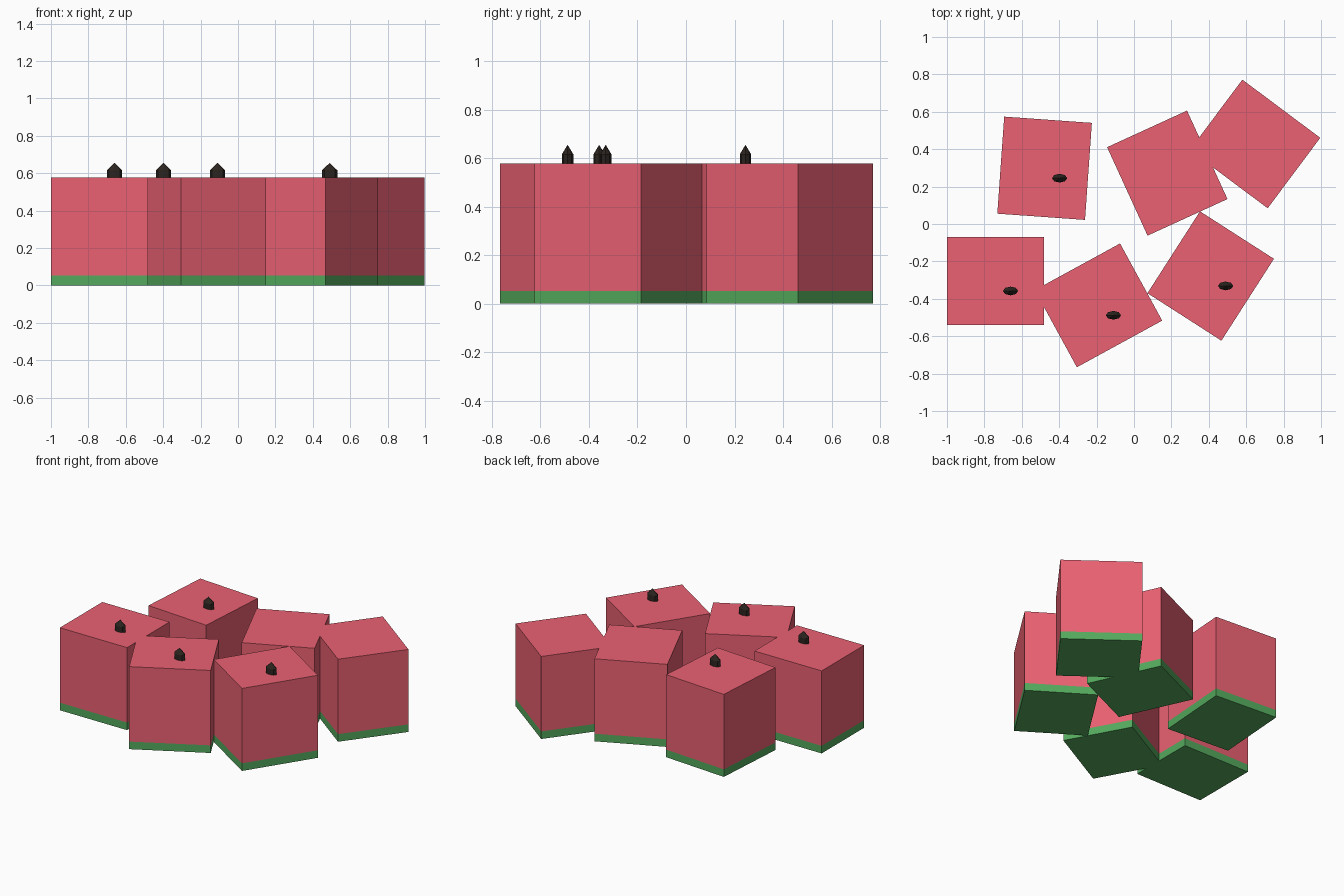
import bpy
import math

if "Cube" in bpy.data.objects:
    bpy.data.objects.remove(bpy.data.objects["Cube"])


def material(name, rgb):
    m = bpy.data.materials.new(name)
    m.diffuse_color = (*rgb, 1)
    m.use_nodes = True
    m.node_tree.nodes["Principled BSDF"].inputs["Base Color"].default_value = m.diffuse_color
    return m


FLESH = material("flesh_pink", (0.83, 0.12, 0.17))
RIND = material("rind_green", (0.09, 0.40, 0.11))
SEED = material("seed_dark", (0.025, 0.018, 0.014))

LENGTH, DEPTH, HEIGHT, RIND_H = 0.52, 0.47, 0.577, 0.053


def block(name, x, y, z0, z1, angle, mat):
    bpy.ops.mesh.primitive_cube_add(size=1, location=(x, y, (z0 + z1) / 2),
                                    rotation=(0, 0, angle))
    ob = bpy.context.object
    ob.name = name
    ob.scale = (LENGTH, DEPTH, z1 - z0)
    ob.data.materials.append(mat)


def seed(name, x, y):
    # three-ring sphere: straight sides with a pointed tip
    bpy.ops.mesh.primitive_uv_sphere_add(segments=8, ring_count=3, radius=1,
                                         location=(x, y, HEIGHT))
    ob = bpy.context.object
    ob.name = name
    ob.scale = (0.047, 0.027, 0.078)
    ob.data.materials.append(SEED)


# chunk centres; each chunk turns half a radian more than the last
chunks = [(-0.74, -0.305, True), (-0.19, -0.435, True), (0.41, -0.278, True),
          (-0.478, 0.298, True), (0.178, 0.272, False), (0.647, 0.428, False)]

for i, (x, y, has_seed) in enumerate(chunks):
    angle = 0.5 * i
    block(f"rind_{i + 1}", x, y, 0, RIND_H, angle, RIND)
    block(f"flesh_{i + 1}", x, y, RIND_H, HEIGHT, angle, FLESH)
    if has_seed:
        seed(f"seed_{i + 1}", x + 0.08, y - 0.053)
